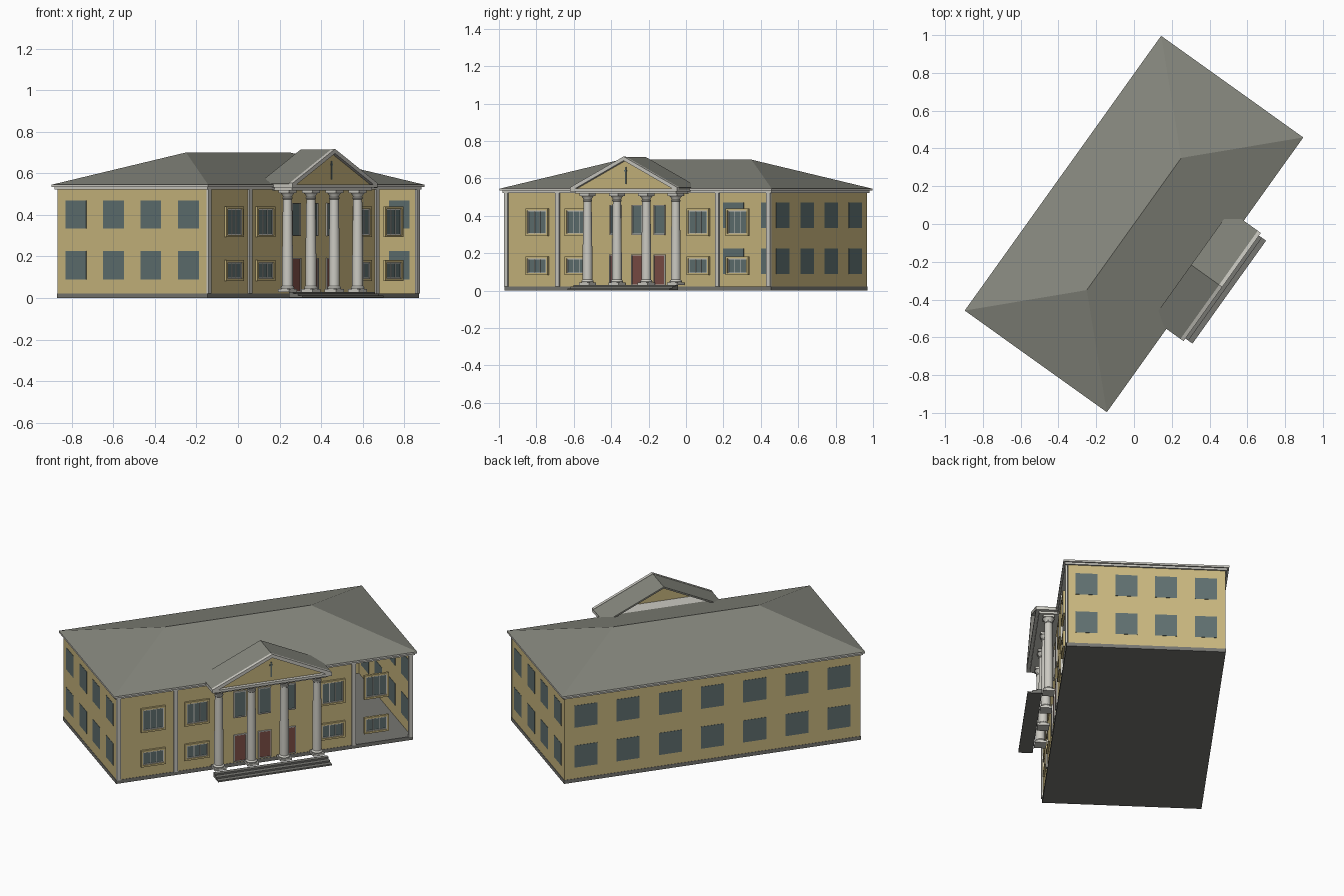
import bpy, bmesh, math
from mathutils import Matrix, Vector

if "Cube" in bpy.data.objects:
    bpy.data.objects.remove(bpy.data.objects["Cube"], do_unlink=True)


def material(name, r, g, b):
    m = bpy.data.materials.new(name)
    m.use_nodes = True
    m.diffuse_color = (r, g, b, 1)
    m.node_tree.nodes["Principled BSDF"].inputs["Base Color"].default_value = (r, g, b, 1)
    return m


TAN = material("tan wall", 0.58, 0.47, 0.21)
ROOF = material("grey roof", 0.235, 0.24, 0.205)
WHITE = material("off white trim", 0.60, 0.59, 0.54)
GLASS = material("teal glass", 0.115, 0.16, 0.16)
DOOR = material("red brown door", 0.20, 0.075, 0.06)
STONE = material("grey stone", 0.18, 0.18, 0.165)

# The building is laid out along its own axes, then turned in plan
TURN = Matrix.Rotation(math.radians(54.44), 4, "Z")
HX, HY = 0.874, 0.4425        # half size of the walls
EX, EY = 0.894, 0.4625        # half size of the eaves
FLOOR, TOP, EAVE = 0.022, 0.525, 0.547
T = 0.006                     # wall thickness
FRONT = -HY


def box(bm, x0, x1, y0, y1, z0, z1):
    mid = Vector((x0 + x1, y0 + y1, z0 + z1)) / 2
    size = Matrix.Diagonal((x1 - x0, y1 - y0, z1 - z0, 1))
    bmesh.ops.create_cube(bm, size=1, matrix=Matrix.Translation(mid) @ size)


def ring(bm, x, w, z0, z1, t, y0, y1):
    """Rectangular frame on the front facade."""
    a, b = x - w / 2, x + w / 2
    box(bm, a, a + t, y0, y1, z0, z1)
    box(bm, b - t, b, y0, y1, z0, z1)
    box(bm, a + t, b - t, y0, y1, z0, z0 + t)
    box(bm, a + t, b - t, y0, y1, z1 - t, z1)


def prism(bm, points, y0, y1):
    """Extrude an x-z outline along y."""
    face = bm.faces.new([bm.verts.new((x, y0, z)) for x, z in points])
    out = bmesh.ops.extrude_face_region(bm, geom=[face])
    moved = [v for v in out["geom"] if isinstance(v, bmesh.types.BMVert)]
    bmesh.ops.translate(bm, verts=moved, vec=(0, y1 - y0, 0))


def finish(name, bm, mat, smooth=False):
    bmesh.ops.recalc_face_normals(bm, faces=bm.faces)
    me = bpy.data.meshes.new(name)
    bm.to_mesh(me)
    bm.free()
    me.materials.append(mat)
    if smooth:
        me.polygons.foreach_set("use_smooth", [True] * len(me.polygons))
        me.set_sharp_from_angle(angle=math.radians(35))
    ob = bpy.data.objects.new(name, me)
    ob.matrix_world = TURN
    bpy.context.collection.objects.link(ob)
    return ob


def boxes(name, mat, *dims):
    bm = bmesh.new()
    for d in dims:
        box(bm, *d)
    return finish(name, bm, mat)


# Foundation; its top is the floor seen through the open bay
boxes("foundation", STONE, (-HX - .002, HX + .002, -HY - .002, HY + .002, 0, FLOOR))

# Walls, with the last front bay left open
BAY = 0.525
boxes("walls", TAN,
      (-HX, BAY, -HY, -HY + T, FLOOR, TOP),
      (-HX, HX, HY - T, HY, FLOOR, TOP),
      (-HX, -HX + T, -HY + T, HY - T, FLOOR, TOP),
      (HX - T, HX, -HY + T, HY - T, FLOOR, TOP))

# Flat windows through the back and end walls
FLOORS = ((0.09, 0.225), (0.335, 0.47))
P = 0.0017
bm = bmesh.new()
for z0, z1 in FLOORS:
    for i in range(-3, 4):
        x = i * 0.249
        box(bm, x - .068, x + .068, HY - T - P, HY + P, z0, z1)
    for y in (-.333, -.11, .11, .333):
        for s in (-1, 1):
            a, b = sorted((s * (HX - T - P), s * (HX + P)))
            box(bm, a, b, y - .061, y + .061, z0, z1)
finish("plain_windows", bm, GLASS)

# Framed front windows and doors
surround, sash, glass, doors = (bmesh.new() for _ in range(4))
for x in (-.658, -.40, .40, .658):
    for z0, z1 in ((.082, .182), (.293, .44)):
        ring(surround, x, .146, z0, z1, .011, FRONT - .012, FRONT + .002)
        ring(sash, x, .124, z0 + .011, z1 - .011, .005, FRONT - .007, FRONT + .002)
        for m in (-.018, .018):
            box(sash, x + m - .002, x + m + .002, FRONT - .006, FRONT + .001, z0 + .012, z1 - .012)
        box(glass, x - .062, x + .062, FRONT - .003, FRONT + .002, z0 + .011, z1 - .011)
for x in (-.145, 0, .145):
    ring(sash, x, .074, .298, .458, .006, FRONT - .008, FRONT + .002)
    box(glass, x - .035, x + .035, FRONT - .003, FRONT + .002, .30, .455)
    ring(sash, x, .076, .028, .193, .005, FRONT - .008, FRONT + .002)
    box(doors, x - .035, x + .035, FRONT - .004, FRONT + .002, .03, .19)
finish("front_window_surrounds", surround, TAN)
finish("front_window_sashes", sash, WHITE)
finish("front_window_glass", glass, GLASS)
finish("front_doors", doors, DOOR)

# Pilasters dividing the facade
boxes("pilasters", WHITE, *[(x - .012, x + .012, FRONT - .009, FRONT + .004, FLOOR, TOP)
                            for x in (-HX + .012, -BAY, BAY, HX - .012)])

# Cornice below the eaves, in two steps
boxes("cornice", WHITE,
      (-HX - .01, HX + .01, -HY - .01, HY + .01, .522, .534),
      (-EX, EX, -EY, EY, .534, EAVE - .002))

# Hipped main roof
bm = bmesh.new()
c = [bm.verts.new((x * EX, y * EY, EAVE - .002)) for x, y in ((-1, -1), (1, -1), (1, 1), (-1, 1))]
l, r = (bm.verts.new((x, 0, .70)) for x in (-.43, .43))
for f in ((c[0], c[1], r, l), (c[1], c[2], r), (c[2], c[3], l, r), (c[3], c[0], l), c[::-1]):
    bm.faces.new(f)
finish("main_roof", bm, ROOF)

# Portico gable: entablature, tympanum, raking cornice and open-backed roof
W, APEX = .352, .715
GF, GB = -.574, -.372


def chevron(drop, lift=0):
    z = EAVE + .003
    return [(-W, z + lift), (0, APEX + lift), (W, z + lift),
            (W, z - drop), (0, APEX - drop), (-W, z - drop)]


boxes("entablature", WHITE,
      (-W, W, GF, GB, .531, .546),
      (-W + .02, W - .02, GF + .018, FRONT, .518, .531))
bm = bmesh.new()
prism(bm, [(-W + .02, .545), (W - .02, .545), (0, APEX - .008)], -.553, -.547)
finish("tympanum", bm, TAN)
bm = bmesh.new()
prism(bm, chevron(.02, .002), GF, -.554)
finish("raking_cornice", bm, WHITE)
bm = bmesh.new()
prism(bm, chevron(.01), -.556, GB)
finish("gable_roof", bm, ROOF)
boxes("gable_slit_window", GLASS,
      (-.004, .004, -.557, -.551, .57, .66), (-.008, .008, -.557, -.551, .638, .646))

# Columns: turned shaft with mouldings between square plinth and abacus
PROFILE = [(0, .043), (.031, .043), (.033, .049), (.030, .055), (.026, .058), (.026, .2),
           (.022, .475), (.025, .478), (.025, .484), (.022, .487), (.024, .493),
           (.033, .505), (0, .505)]
for i in range(4):
    x, y = -.29 + i * .1933, -.50
    bm = bmesh.new()
    vs = [bm.verts.new((x + r, y, z)) for r, z in PROFILE]
    es = [bm.edges.new(e) for e in zip(vs, vs[1:])]
    bmesh.ops.spin(bm, geom=vs + es, cent=(x, y, 0), axis=(0, 0, 1),
                   angle=math.tau, steps=20, use_duplicate=False)
    bmesh.ops.remove_doubles(bm, verts=bm.verts, dist=1e-5)
    box(bm, x - .033, x + .033, y - .033, y + .033, .030, .043)
    box(bm, x - .031, x + .031, y - .031, y + .031, .505, .52)
    finish(f"column_{i + 1}", bm, WHITE, smooth=True)

# Entrance steps standing clear of the columns
boxes("entrance_steps", STONE, *[(-.335, .335, -.62 + i * .027, -.54, .003 + i * .009, .012 + i * .009)
                                 for i in range(3)])
